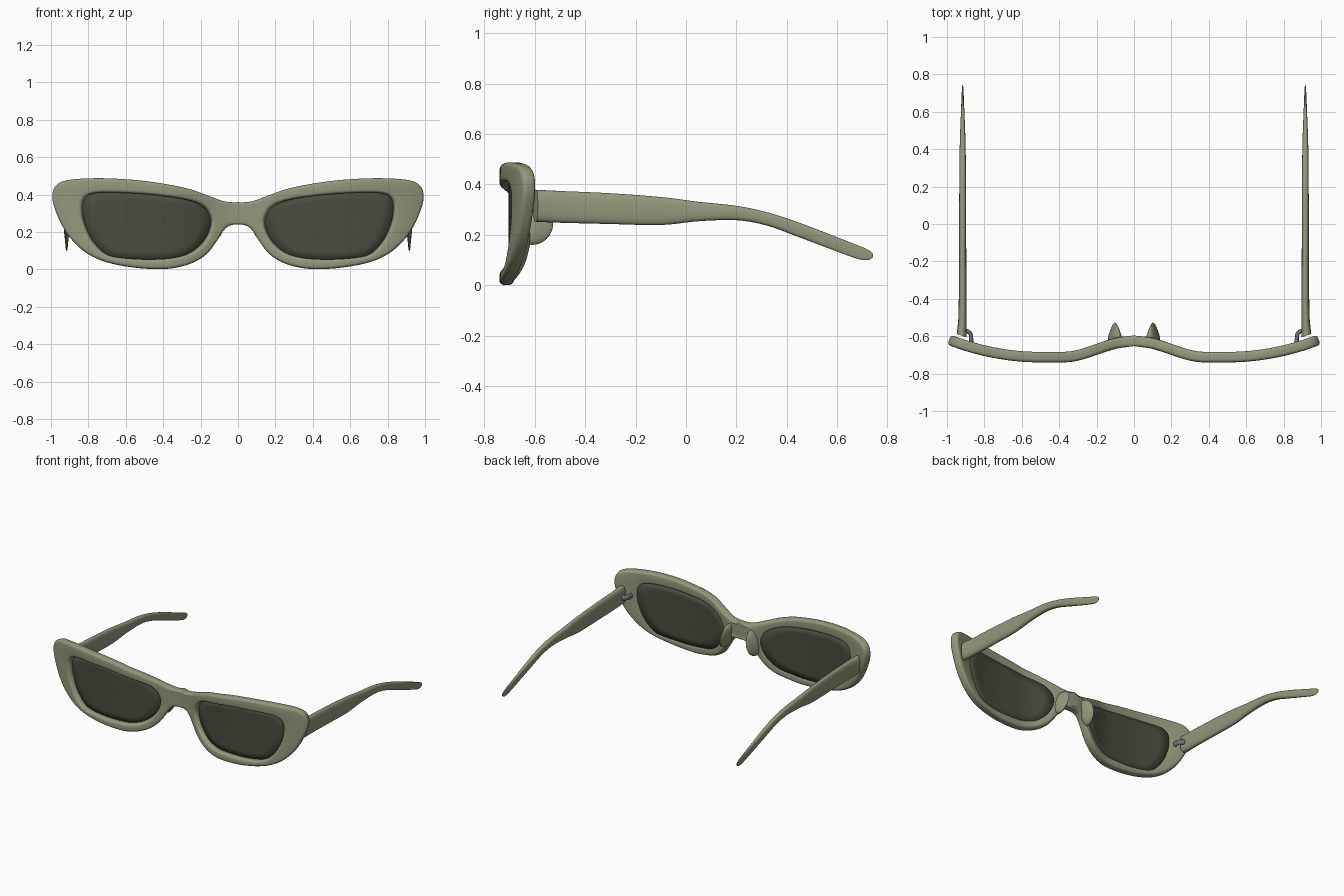
import bpy, bmesh, math
from mathutils import Vector

if "Cube" in bpy.data.objects:
    bpy.data.objects.remove(bpy.data.objects["Cube"])

K = 5  # spline steps per control point


def material(name, rgb):
    m = bpy.data.materials.new(name)
    m.diffuse_color = (*rgb, 1)
    m.use_nodes = True
    m.node_tree.nodes["Principled BSDF"].inputs["Base Color"].default_value = m.diffuse_color
    return m


OLIVE = material("olive_plastic", (0.30, 0.31, 0.20))
DARK = material("dark_lens", (0.07, 0.07, 0.05))
STEEL = material("hinge_metal", (0.17, 0.17, 0.20))


def catmull(p0, p1, p2, p3, t):
    return 0.5 * (2 * p1 + (p2 - p0) * t + (2 * p0 - 5 * p1 + 4 * p2 - p3) * t * t
                  + (3 * p1 - p0 - 3 * p2 + p3) * t ** 3)


def spline(pts, closed=False, before=None, after=None):
    p = [Vector(q) for q in pts]
    if closed:
        p = [p[-1]] + p + [p[0], p[1]]
    else:
        p = [Vector(before or pts[0])] + p + [Vector(after or pts[-1])]
    return [catmull(*p[i:i + 4], k / K) for i in range(len(p) - 3) for k in range(K)] + \
        ([] if closed else [p[-2]])


def front_y(x):
    # Wrap of the front: bowed lenses, bridge set back
    x = abs(x)
    y = -0.74
    if x > 0.5:
        y += 0.38 * (x - 0.5) ** 2
    elif x < 0.38:
        y += 0.0435 * (1 + math.cos(math.pi * x / 0.38))
    return y


def finish(name, bm, mat, face_front=False):
    bmesh.ops.recalc_face_normals(bm, faces=bm.faces)
    if face_front and sum(f.normal.y for f in bm.faces) > 0:
        bmesh.ops.reverse_faces(bm, faces=bm.faces)
    me = bpy.data.meshes.new(name)
    bm.to_mesh(me)
    bm.free()
    ob = bpy.data.objects.new(name, me)
    bpy.context.collection.objects.link(ob)
    me.materials.append(mat)
    bpy.ops.object.select_all(action='DESELECT')
    ob.select_set(True)
    bpy.context.view_layer.objects.active = ob
    bpy.ops.object.shade_smooth_by_angle(angle=math.radians(50))
    mir = ob.modifiers.new("mirror", 'MIRROR')
    mir.merge_threshold = 0.0005
    return ob


def solidify(ob, thickness):
    s = ob.modifiers.new("thickness", 'SOLIDIFY')
    s.thickness = thickness
    s.offset = -1
    s.use_even_offset = True


def bridge_rings(bm, rings):
    for a, b in zip(rings, rings[1:]):
        n = len(a)
        for i in range(n):
            j = (i + 1) % n
            bm.faces.new((a[i], a[j], b[j], b[i]))


# Half outline of the frame and matching outline of the lens opening (x, z)
OUTER = [(0, .36), (.07, .365), (.15, .393), (.275, .435), (.49, .472), (.70, .487),
         (.86, .484), (.95, .468), (.99, .43), (.996, .37), (.975, .30), (.94, .225),
         (.89, .155), (.81, .085), (.70, .037), (.54, .008), (.38, .003), (.25, .03),
         (.165, .08), (.11, .15), (.075, .205), (.045, .232), (0, .24)]
INNER = [(.165, .325), (.195, .348), (.24, .365), (.32, .382), (.49, .402), (.66, .411),
         (.76, .409), (.81, .395), (.835, .365), (.84, .32), (.832, .26), (.805, .19),
         (.77, .135), (.715, .085), (.64, .064), (.50, .054), (.36, .06), (.255, .085),
         (.19, .13), (.155, .18), (.14, .22), (.136, .25), (.139, .275), (.149, .30)]

outer = spline(OUTER, before=(-.07, .365), after=(-.045, .232))
outer += [Vector((0, .24 + .12 * k / (2 * K))) for k in range(1, 2 * K)]
inner = spline(INNER, closed=True)

# Frame front
bm = bmesh.new()
rings = []
for t in (0, 0.5, 1):
    ring = []
    for o, i in zip(outer, inner):
        p = o.lerp(i, t)
        ring.append(bm.verts.new((p.x, front_y(p.x), p.y)))
    rings.append(ring)
bridge_rings(bm, rings)
frame = finish("frame_front", bm, OLIVE, True)
solidify(frame, 0.056)
bev = frame.modifiers.new("rounding", 'BEVEL')
bev.width = 0.017
bev.segments = 4
bev.limit_method = 'ANGLE'
bev.angle_limit = math.radians(50)
bev.use_clamp_overlap = False

# Lenses, set into the frame
bm = bmesh.new()
centre = Vector((.49, .235))
rings = []
for s in (1.02, .8, .6, .4, .2):
    ring = []
    for i in inner:
        p = centre + (i - centre) * s
        ring.append(bm.verts.new((p.x, front_y(p.x) + .036, p.y)))
    rings.append(ring)
bridge_rings(bm, rings)
bm.faces.new(rings[-1])
lens = finish("lenses", bm, DARK, True)
solidify(lens, 0.018)

# Temples: sections of (y, x, half width, top z, bottom z)
SECTIONS = [(-.597, .922, .026, .379, .252), (-.50, .917, .022, .374, .248),
            (-.30, .916, .020, .365, .243), (-.10, .916, .019, .350, .239),
            (.05, .916, .019, .331, .254), (.20, .916, .018, .315, .258),
            (.32, .916, .017, .290, .237), (.45, .916, .015, .248, .190),
            (.58, .916, .010, .198, .141), (.68, .916, .006, .159, .105),
            (.722, .916, .004, .141, .100), (.742, .916, .002, .126, .112)]
bm = bmesh.new()
rings = []
for y, x, w, top, bot in spline(SECTIONS):
    ring = []
    for k in range(24):
        a = math.tau * k / 24
        c, s = math.cos(a), math.sin(a)
        dx = math.copysign(abs(c) ** .75, c) * w
        dz = math.copysign(abs(s) ** .75, s) * (top - bot) / 2
        # hinge end is cut at a slant
        slant = dx * 0.35 if y < -.55 else 0
        ring.append(bm.verts.new((x + dx, y + slant, (top + bot) / 2 + dz)))
    rings.append(ring)
bridge_rings(bm, rings)
bm.faces.new(rings[0])
bm.faces.new(rings[-1])
finish("temples", bm, OLIVE)

# Nose pads: fins tapering backwards
bm = bmesh.new()
bmesh.ops.create_uvsphere(bm, u_segments=24, v_segments=16, radius=1)
for v in bm.verts:
    x, y, z = v.co
    if y > 0:
        x *= 1 - .6 * y
    else:
        y *= .3
    v.co = (.102 + .034 * x - .018 * z, -.612 + .085 * y, .245 + .085 * z)
finish("nose_pads", bm, OLIVE)

# Hinges: small bent metal straps
bm = bmesh.new()
rings = []
path = spline([(.905, -.570), (.885, -.576), (.872, -.595), (.870, -.645)])
for i, p in enumerate(path):
    d = (path[min(i + 1, len(path) - 1)] - path[max(i - 1, 0)]).normalized()
    n = Vector((-d.y, d.x))
    ring = []
    for k in range(12):
        a = math.tau * k / 12
        q = p + n * .011 * math.cos(a)
        ring.append(bm.verts.new((q.x, q.y, .31 + .018 * math.sin(a))))
    rings.append(ring)
bridge_rings(bm, rings)
bm.faces.new(rings[0])
bm.faces.new(rings[-1])
finish("hinges", bm, STEEL)
